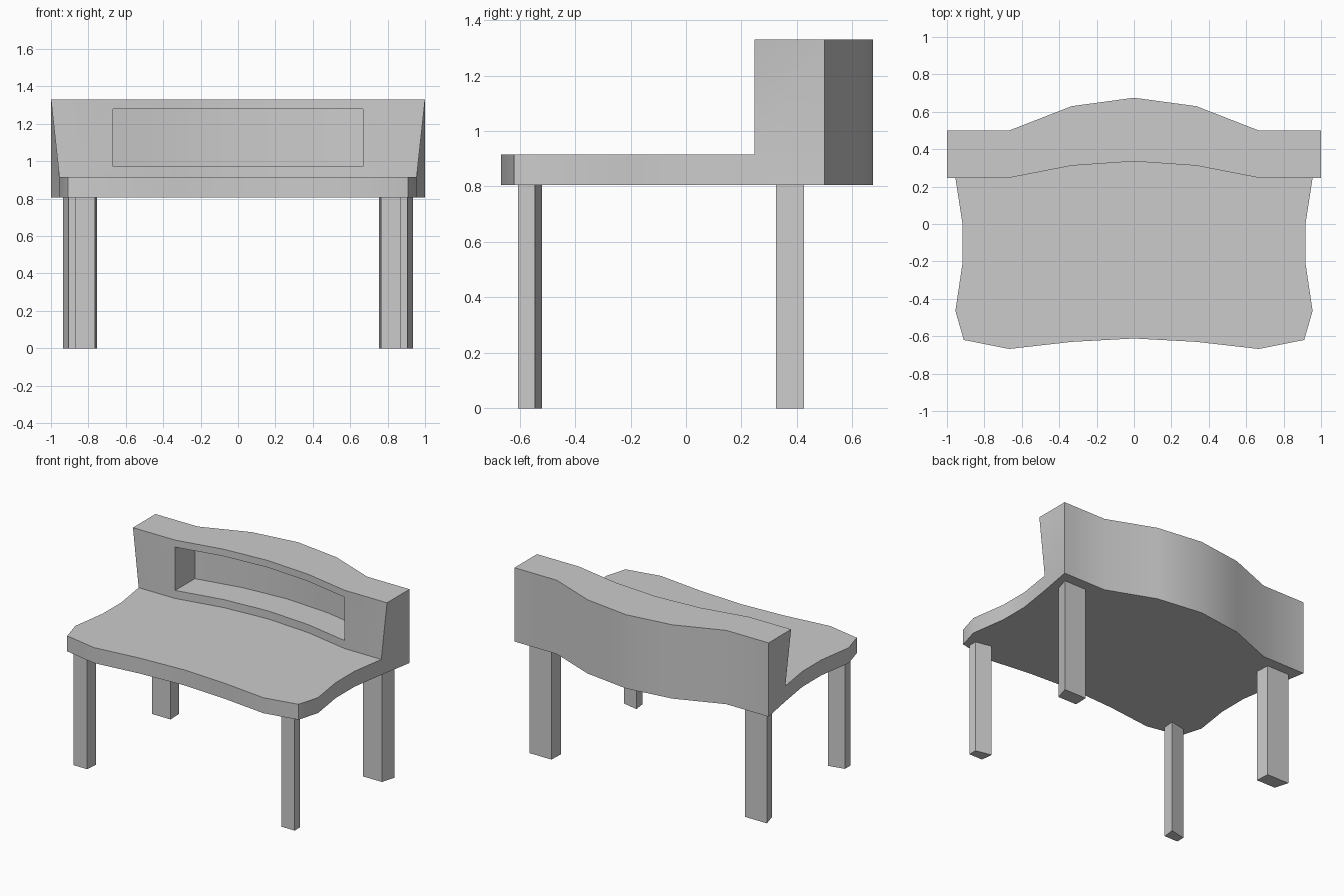
import bpy, bmesh, math

if "Cube" in bpy.data.objects:
    bpy.data.objects.remove(bpy.data.objects["Cube"])

Z0, Z1, Z2 = 0.805, 0.915, 1.33   # underside, worktop, upper shelf top


def make_object(name, bm):
    bmesh.ops.remove_doubles(bm, verts=bm.verts, dist=1e-5)
    bmesh.ops.recalc_face_normals(bm, faces=bm.faces)
    me = bpy.data.meshes.new(name)
    bm.to_mesh(me)
    bm.free()
    ob = bpy.data.objects.new(name, me)
    bpy.context.collection.objects.link(ob)
    return ob


def face(bm, pts):
    return bm.faces.new([bm.verts.new(p) for p in pts])


def prism(name, outline, z0, z1):
    bm = bmesh.new()
    n = len(outline)
    face(bm, [(x, y, z0) for x, y in outline])
    face(bm, [(x, y, z1) for x, y in outline])
    for i in range(n):
        a, b = outline[i], outline[(i + 1) % n]
        face(bm, [(*a, z0), (*b, z0), (*b, z1), (*a, z1)])
    return make_object(name, bm)


def mirrored(half):
    """Left-to-right row from the points of the right half (first point at x = 0)."""
    return [(-x, y) for x, y in reversed(half[1:])] + half


def at(row, z):
    return [(x, y, z) for x, y in row]


def walls(bm, low, high):
    for i in range(len(low) - 1):
        face(bm, [low[i], low[i + 1], high[i + 1], high[i]])


# Curved rows seen from above
inner = [(0, 0.335), (0.333, 0.312), (0.667, 0.247)]
back = mirrored([(0, 0.675), (0.333, 0.63), (0.667, 0.5), (1, 0.5)])
shelf_top = mirrored(inner + [(1, 0.247)])
shelf_low = mirrored(inner + [(0.955, 0.247)])
front = mirrored([(0, -0.612), (0.333, -0.63), (0.667, -0.668), (0.91, -0.62),
                  (0.955, -0.465), (0.917, -0.21), (0.917, 0), (0.955, 0.247)])

# Desk body: worktop and raised shelf box in one closed shell
bm = bmesh.new()
face(bm, at(front, Z0) + at(back[::-1], Z0))
walls(bm, at(front, Z0), at(front, Z1))
face(bm, at(front, Z1) + at(shelf_low[::-1][1:-1], Z1))
walls(bm, at(shelf_low, Z1), at(shelf_top, Z2))
face(bm, at(shelf_top, Z2) + at(back[::-1], Z2))
walls(bm, at(back, Z0), at(back, Z2))
for s in (-1, 1):
    bt, bb = (s, 0.5, Z2), (s, 0.5, Z0)
    ft, fm, fb = (s, 0.247, Z2), (s * 0.955, 0.247, Z1), (s * 0.955, 0.247, Z0)
    for tri in ((bt, ft, fm), (bt, fm, bb), (bb, fm, fb)):
        face(bm, tri)
body = make_object("desk_body", bm)

# Curved recess cut into the front of the shelf box
row = mirrored(inner)
outline = [(x, y - 0.1) for x, y in row] + [(x, y + 0.22) for x, y in reversed(row)]
cutter = prism("recess_cutter", outline, 0.972, 1.28)
cutter.hide_render = True
cutter.hide_viewport = True
cutter.display_type = 'WIRE'
mod = body.modifiers.new("recess", 'BOOLEAN')
mod.operation = 'DIFFERENCE'
mod.solver = 'EXACT'
mod.object = cutter

# Legs, mirrored left and right
legs = {
    "front_leg": [(0.87, -0.605), (0.765, -0.605), (0.755, -0.52), (0.87, -0.545)],
    "back_leg": [(0.905, 0.325), (0.758, 0.325), (0.762, 0.425), (0.935, 0.425)],
}
for name, pts in legs.items():
    for side, s in (("right", 1), ("left", -1)):
        prism(f"{name}_{side}", [(s * x, y) for x, y in pts], 0, Z0)

# Smooth the gentle curves, keep corners sharp
bpy.context.view_layer.objects.active = body
body.select_set(True)
bpy.ops.object.modifier_apply(modifier="recess")
bpy.ops.object.shade_smooth_by_angle(angle=math.radians(30))
bpy.data.objects.remove(cutter)
